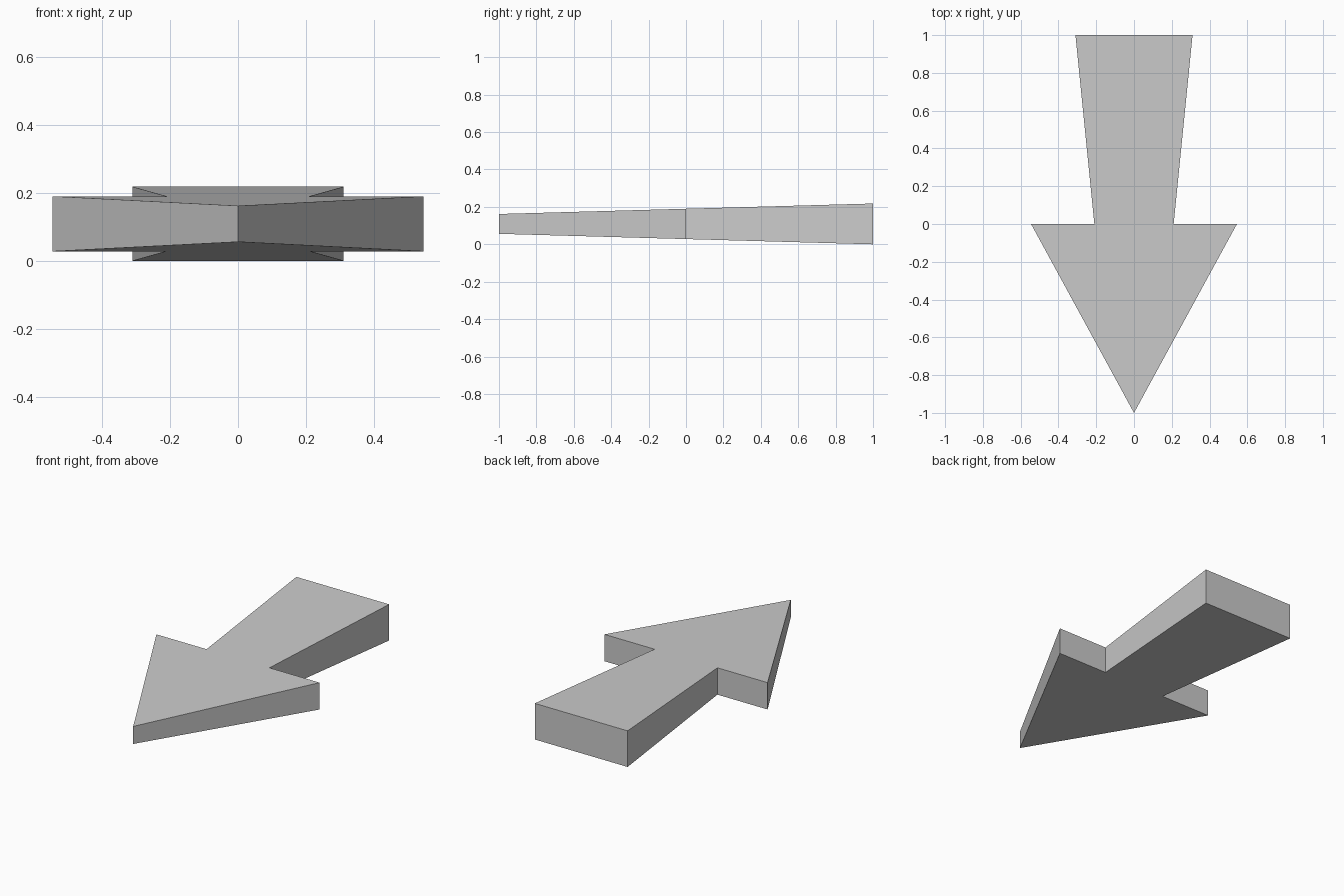
import bpy
import bmesh

if "Cube" in bpy.data.objects:
    bpy.data.objects.remove(bpy.data.objects["Cube"])

# Right half of the arrow outline, tip to tail, then mirrored to the left
half = [(0.545, 0.0), (0.21, 0.0), (0.31, 1.0)]
outline = [(0.0, -1.0)] + half + [(-x, y) for x, y in reversed(half)]
MID_Z = 0.109


def half_thickness(y):
    # Thick at the tail, thin at the tip
    return 0.081 + 0.028 * y


# Arrow slab: extrude the flat outline, then taper its thickness along y
bm = bmesh.new()
face = bm.faces.new([bm.verts.new((x, y, -1.0)) for x, y in outline])

# Split the outline into tail and head
bm.verts.ensure_lookup_table()
bmesh.utils.face_split(face, bm.verts[2], bm.verts[5])
bmesh.ops.extrude_face_region(bm, geom=bm.faces[:], use_keep_orig=True)
top = [v for v in bm.verts][len(outline):]
for v in top:
    v.co.z = 1.0
for v in bm.verts:
    v.co.z = MID_Z + v.co.z * half_thickness(v.co.y)
bmesh.ops.recalc_face_normals(bm, faces=bm.faces[:])

mesh = bpy.data.meshes.new("arrow")
bm.to_mesh(mesh)
bm.free()
arrow = bpy.data.objects.new("arrow", mesh)
bpy.context.collection.objects.link(arrow)
